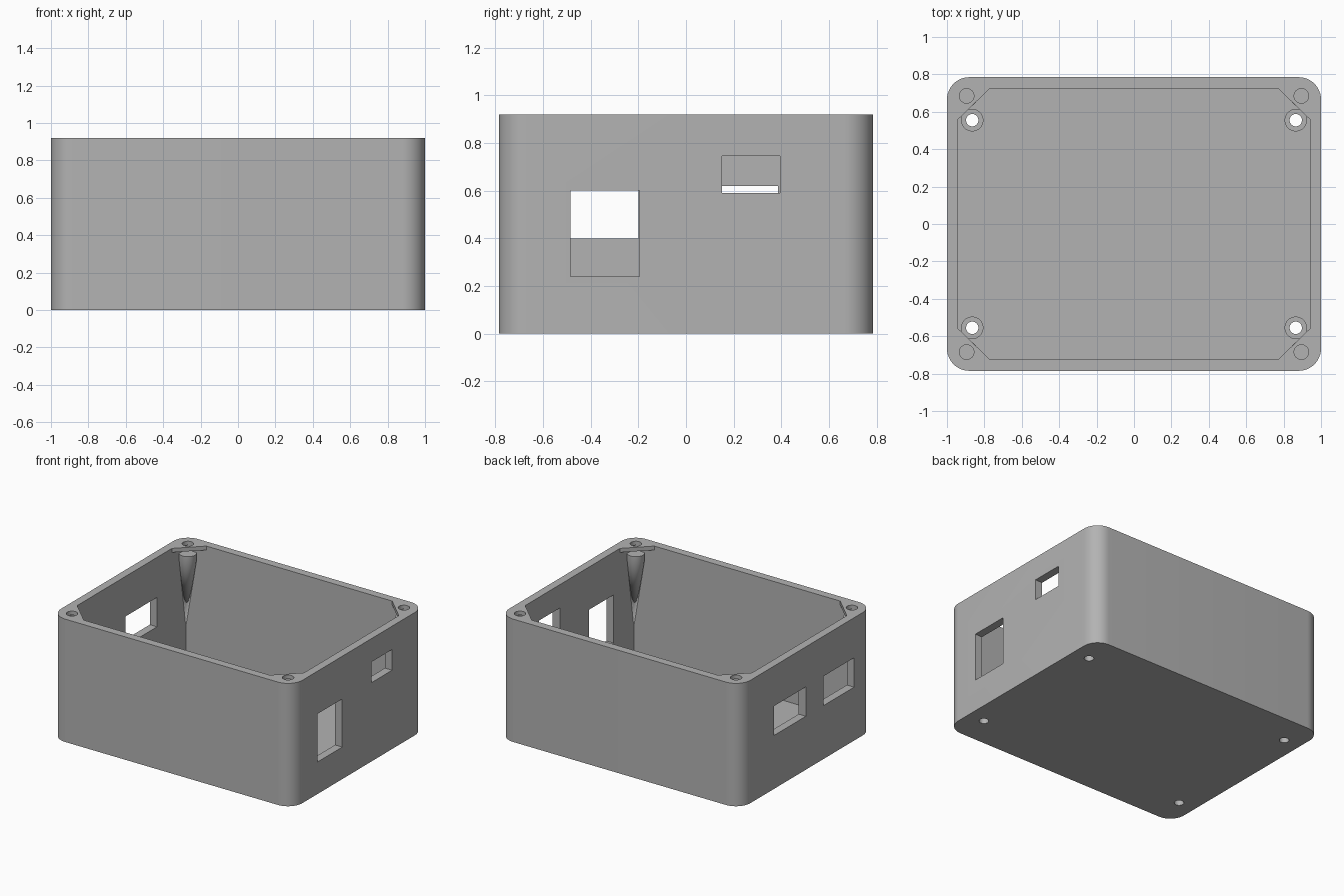
import bpy, bmesh, math

if "Cube" in bpy.data.objects:
    bpy.data.objects.remove(bpy.data.objects["Cube"], do_unlink=True)

HX, HY, HEIGHT = 1.0, 0.785, 0.92    # outer half sizes and height
IX, IY, FLOOR = 0.94, 0.725, 0.05    # cavity half sizes and floor level
RIM = 0.89                           # underside of the corner plates
CORNERS = [(sx, sy) for sx in (-1, 1) for sy in (-1, 1)]

grey = bpy.data.materials.new("plain grey")
grey.use_nodes = True
grey.diffuse_color = (0.45, 0.45, 0.45, 1)
grey.node_tree.nodes["Principled BSDF"].inputs["Base Color"].default_value = grey.diffuse_color


def circle(x, y, r, n=32):
    return [(x + r * math.cos(2 * math.pi * i / n), y + r * math.sin(2 * math.pi * i / n))
            for i in range(n)]


def rounded_rect(hx, hy, r, steps=12):
    pts = []
    for q, (sx, sy) in enumerate([(1, 1), (-1, 1), (-1, -1), (1, -1)]):
        for i in range(steps + 1):
            a = math.pi / 2 * (q + i / steps)
            pts.append((sx * (hx - r) + r * math.cos(a), sy * (hy - r) + r * math.sin(a)))
    return pts


def rect(x0, x1, y0, y1):
    return [(x0, y0), (x1, y0), (x1, y1), (x0, y1)]


def solid(name, outline, z0, z1, tip=None):
    """Upright prism; with a tip, its underside tapers to that point."""
    bm = bmesh.new()
    low = [bm.verts.new((x, y, z0)) for x, y in outline]
    high = [bm.verts.new((x, y, z1)) for x, y in outline]
    point = bm.verts.new(tip) if tip else None
    bm.faces.new(high)
    if not tip:
        bm.faces.new(low)
    for i in range(len(low)):
        j = (i + 1) % len(low)
        bm.faces.new((low[i], low[j], high[j], high[i]))
        if tip:
            bm.faces.new((point, low[j], low[i]))
    bmesh.ops.recalc_face_normals(bm, faces=bm.faces)
    mesh = bpy.data.meshes.new(name)
    bm.to_mesh(mesh)
    bm.free()
    mesh.materials.append(grey)
    obj = bpy.data.objects.new(name, mesh)
    bpy.context.collection.objects.link(obj)
    return obj


def select(obj):
    bpy.ops.object.select_all(action="DESELECT")
    obj.select_set(True)
    bpy.context.view_layer.objects.active = obj


def cut(obj, outline, z0, z1):
    cutter = solid("cutter", outline, z0, z1)
    cutter.hide_render = True
    mod = obj.modifiers.new("cut", "BOOLEAN")
    mod.operation, mod.solver, mod.object = "DIFFERENCE", "EXACT", cutter
    select(obj)
    bpy.ops.object.modifier_apply(modifier=mod.name)
    bpy.data.objects.remove(cutter, do_unlink=True)


def smooth(obj):
    select(obj)
    bpy.ops.object.shade_smooth_by_angle(angle=math.radians(30))


# Case: rounded block, hollowed below the rim, with an eight-sided mouth
case = solid("case", rounded_rect(HX, HY, 0.12), 0, HEIGHT)
cut(case, rect(-IX, IX, -IY, IY), FLOOR, RIM)
mouth = [(0.94, 0.56), (0.77, 0.725), (-0.77, 0.725), (-0.94, 0.56)]
mouth += [(-x, -y) for x, y in mouth]
cut(case, mouth, RIM - 0.02, HEIGHT + 0.1)

# Side openings: y range and z range in the left (+x) and right (-x) walls
for side, y0, y1, z0, z1 in [(1, -0.485, -0.195, 0.24, 0.60), (1, 0.15, 0.395, 0.59, 0.745),
                             (-1, 0.01, 0.385, 0.40, 0.62), (-1, -0.56, -0.20, 0.40, 0.62)]:
    cut(case, rect(side * 0.97 - 0.07, side * 0.97 + 0.07, y0, y1), z0, z1)

for sx, sy in CORNERS:
    # Lid screw hole, and the tapered post under it
    cut(case, circle(sx * 0.895, sy * 0.685, 0.039), RIM - 0.02, HEIGHT + 0.1)
    post = solid("screw_post", circle(sx * 0.895, sy * 0.685, 0.06), 0.80, 0.85,
                 tip=(sx * IX, sy * IY, 0.27))
    smooth(post)
    # Floor standoff, drilled through the base
    standoff = solid("standoff", circle(sx * 0.865, sy * 0.555, 0.06), FLOOR - 0.01, FLOOR + 0.06)
    for part in (case, standoff):
        cut(part, circle(sx * 0.865, sy * 0.555, 0.033), -0.1, 0.3)
    smooth(standoff)
smooth(case)
